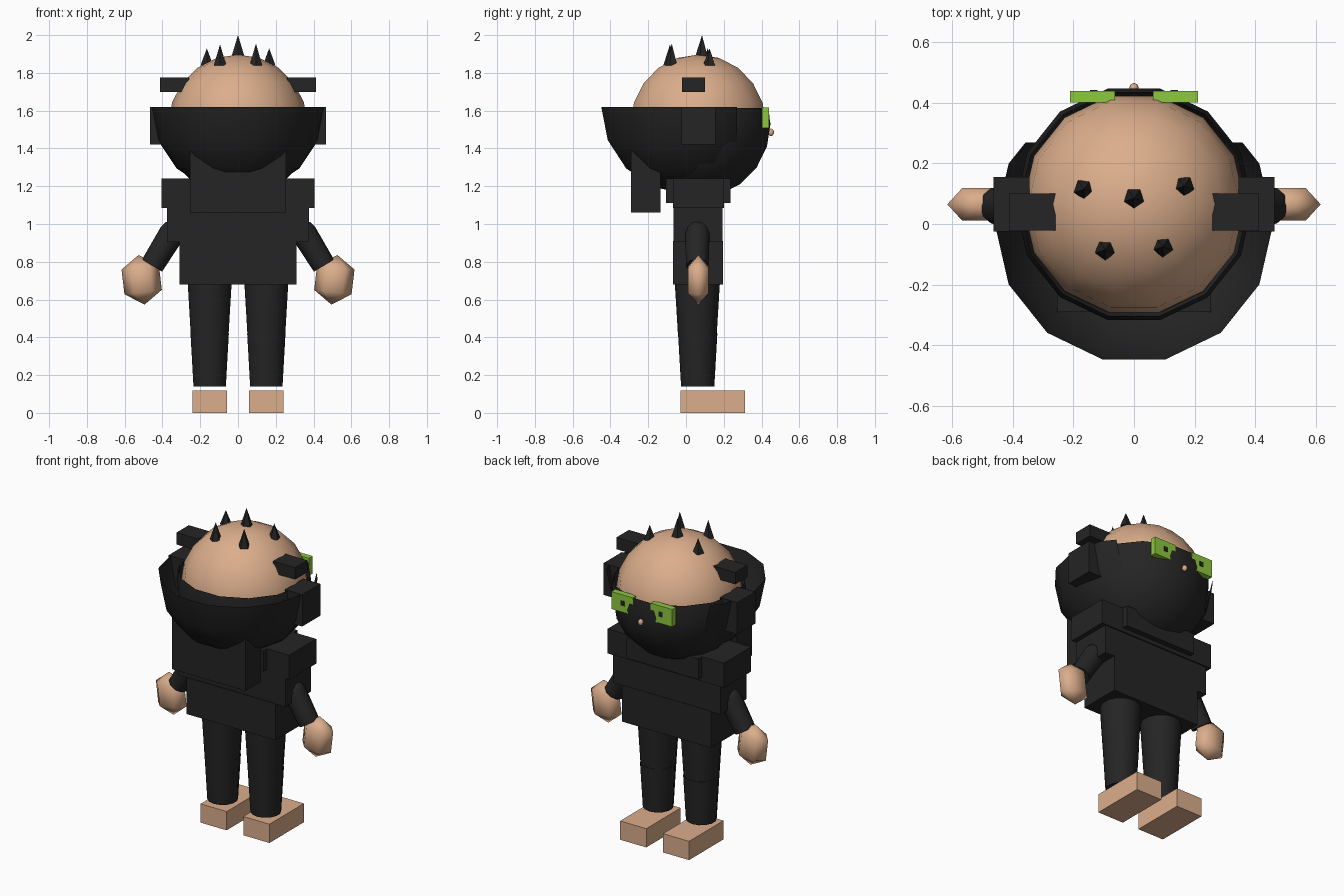
import bpy, bmesh, math
from mathutils import Vector, Matrix

if "Cube" in bpy.data.objects:
    bpy.data.objects.remove(bpy.data.objects["Cube"])


def material(name, rgb):
    m = bpy.data.materials.new(name)
    m.diffuse_color = (*rgb, 1)
    m.use_nodes = True
    m.node_tree.nodes["Principled BSDF"].inputs["Base Color"].default_value = m.diffuse_color
    return m


SKIN = material("skin", (0.71, 0.42, 0.26))
BLACK = material("black_cloth", (0.018, 0.018, 0.018))
GREEN = material("lens_green", (0.27, 0.58, 0.05))


def finish(name, bm, mat, angle=None):
    bmesh.ops.recalc_face_normals(bm, faces=bm.faces)
    me = bpy.data.meshes.new(name)
    bm.to_mesh(me)
    bm.free()
    ob = bpy.data.objects.new(name, me)
    me.materials.append(mat)
    bpy.context.collection.objects.link(ob)
    if angle is not None:
        bpy.ops.object.select_all(action='DESELECT')
        ob.select_set(True)
        bpy.context.view_layer.objects.active = ob
        bpy.ops.object.shade_smooth_by_angle(angle=math.radians(angle))
    return ob


def box(name, x, y, z, mat=BLACK):
    bm = bmesh.new()
    size = [b - a for a, b in (x, y, z)]
    mid = [(a + b) / 2 for a, b in (x, y, z)]
    bmesh.ops.create_cube(bm, size=1, matrix=Matrix.Translation(mid) @ Matrix.Diagonal((*size, 1)))
    return finish(name, bm, mat)


def ball(name, center, radii, seg, rings, mat, tilt=0.0, cuts=()):
    """Sphere, optionally tilted about y and trimmed by (point, outward normal) planes."""
    bm = bmesh.new()
    turn = Matrix.Rotation(math.pi / 2, 4, 'Z')
    mtx = (Matrix.Translation(center) @ Matrix.Rotation(tilt, 4, 'Y')
           @ Matrix.Diagonal((*radii, 1)) @ turn)
    bmesh.ops.create_uvsphere(bm, u_segments=seg, v_segments=rings, radius=1, matrix=mtx)
    for co, no in cuts:
        bmesh.ops.bisect_plane(bm, geom=bm.verts[:] + bm.edges[:] + bm.faces[:],
                               plane_co=co, plane_no=no, clear_outer=True)
    return finish(name, bm, mat, 80)


def cone(name, a, b, r1, r2, seg, mat, angle=40):
    a, b = Vector(a), Vector(b)
    bm = bmesh.new()
    mtx = Matrix.Translation((a + b) / 2) @ (b - a).to_track_quat('Z', 'Y').to_matrix().to_4x4()
    bmesh.ops.create_cone(bm, cap_ends=True, segments=seg, radius1=r1, radius2=r2,
                          depth=(b - a).length, matrix=mtx)
    return finish(name, bm, mat, angle)


# Head, face mask and open hood
ball("head", (0, 0.065, 1.53), (0.367,) * 3, 14, 10, SKIN)
ball("face_mask", (0, 0.065, 1.53), (0.392,) * 3, 14, 10, BLACK,
     cuts=[((0, 0, 1.615), (0, 0, 1))])
ball("hood", (0, 0, 1.62), (0.46,) * 3, 14, 8, BLACK,
     cuts=[((0, 0, 1.619), (0, 0, 1)), ((0, 0.27, 0), (0, 1, 0))])
box("hood_tail", (-0.255, 0.255), (-0.29, -0.135), (1.06, 1.40))
ball("nose", (0, 0.45, 1.485), (0.016, 0.016, 0.02), 8, 6, SKIN)

# Hair spikes
for i, (x, y, z0, z1) in enumerate([(0, 0.085, 1.89, 2.0),
                                    (-0.165, 0.115, 1.84, 1.93), (0.165, 0.125, 1.84, 1.93),
                                    (-0.095, -0.085, 1.84, 1.95), (0.095, -0.075, 1.84, 1.955)]):
    cone(f"hair_spike_{i}", (x, y, z0), (x, y, z1), 0.035, 0, 5, BLACK, 30)

# Torso blocks
box("collar", (-0.25, 0.25), (-0.105, 0.235), (1.11, 1.24))
box("shoulder_block", (-0.405, 0.405), (-0.07, 0.2), (1.085, 1.24))
box("chest", (-0.375, 0.375), (-0.065, 0.192), (0.905, 1.085))
box("hips", (-0.31, 0.31), (-0.07, 0.195), (0.68, 0.91))

# Mirrored parts
for side, s in (("left", -1), ("right", 1)):
    def span(a, b):
        return tuple(sorted((s * a, s * b)))

    box(f"{side}_ear_block", span(0.345, 0.465), (-0.025, 0.155), (1.42, 1.62))
    box(f"{side}_temple_block", span(0.26, 0.413), (-0.022, 0.10), (1.70, 1.775))

    # Goggles with pupil plates
    box(f"{side}_lens", span(0.062, 0.212), (0.402, 0.44), (1.508, 1.618), GREEN)
    box(f"{side}_pupil", span(0.12, 0.145), (0.437, 0.443), (1.55, 1.58))

    # Arm and hand
    ball(f"{side}_shoulder", (s * 0.35, 0.06, 0.95), (0.068,) * 3, 10, 6, BLACK)
    cone(f"{side}_arm", (s * 0.35, 0.06, 0.95), (s * 0.455, 0.06, 0.78), 0.068, 0.062, 10, BLACK)
    ball(f"{side}_hand", (s * 0.51, 0.065, 0.705), (0.115, 0.072, 0.132), 6, 3, SKIN, tilt=s * 0.12)

    # Leg and foot
    cone(f"{side}_thigh", (s * 0.15, 0.06, 0.42), (s * 0.15, 0.06, 0.70), 0.103, 0.12, 14, BLACK)
    cone(f"{side}_shin", (s * 0.15, 0.062, 0.14), (s * 0.15, 0.062, 0.42), 0.088, 0.104, 14, BLACK)
    box(f"{side}_foot", span(0.058, 0.24), (-0.03, 0.312), (0, 0.118), SKIN)
